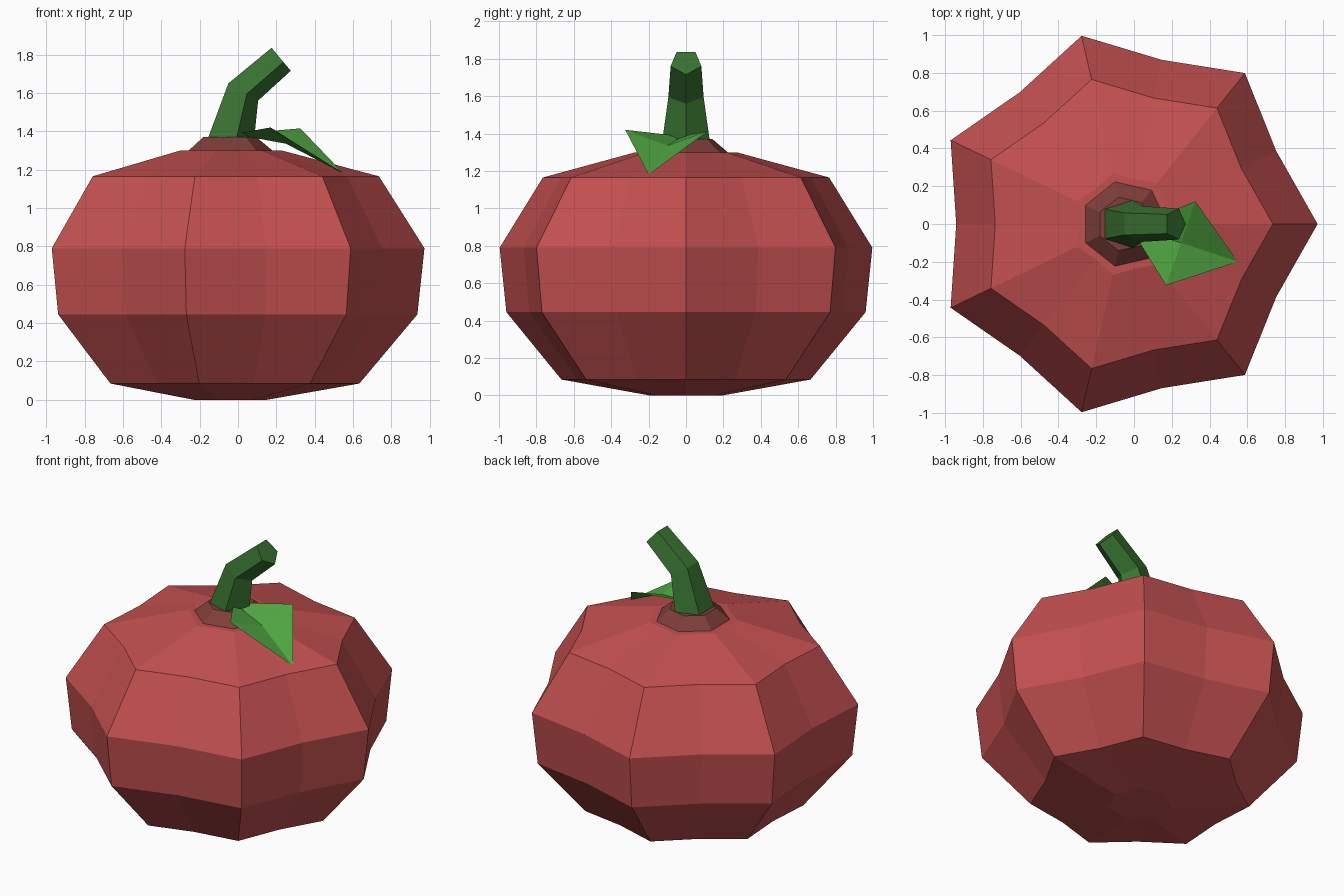
import bpy, bmesh
from math import pi, sin, cos
from mathutils import Vector

cube = bpy.data.objects.get("Cube")
if cube:
    bpy.data.objects.remove(cube, do_unlink=True)


def material(name, rgb):
    m = bpy.data.materials.new(name)
    m.use_nodes = True
    color = (*rgb, 1)
    m.diffuse_color = color
    bsdf = next(n for n in m.node_tree.nodes if n.type == "BSDF_PRINCIPLED")
    bsdf.inputs["Base Color"].default_value = color
    return m


red = material("pumpkin red", (0.55, 0.08, 0.08))
dark_red = material("dark red", (0.21, 0.048, 0.042))
stem_green = material("stem green", (0.04, 0.17, 0.03))
leaf_green = material("leaf green", (0.08, 0.38, 0.053))


def finish(name, bm, mat, closed=True):
    if closed:
        bmesh.ops.recalc_face_normals(bm, faces=bm.faces)
    mesh = bpy.data.meshes.new(name)
    bm.to_mesh(mesh)
    bm.free()
    mesh.materials.append(mat)
    ob = bpy.data.objects.new(name, mesh)
    bpy.context.collection.objects.link(ob)
    return ob


def loft(name, rings, mat):
    """Skin a list of equal point rings and cap both ends."""
    bm = bmesh.new()
    loops = [[bm.verts.new(p) for p in ring] for ring in rings]
    n = len(loops[0])
    for a, b in zip(loops, loops[1:]):
        for i in range(n):
            j = (i + 1) % n
            bm.faces.new((a[i], a[j], b[j], b[i]))
    bm.faces.new(loops[0])
    bm.faces.new(loops[-1])
    return finish(name, bm, mat)


CENTRE_X = -0.05
LOBES = 7


def lobed_ring(radius, z, valley):
    """Ring alternating between lobe peaks and shallower valleys."""
    points = []
    for k in range(2 * LOBES):
        r = radius * (valley if k % 2 else 1)
        a = pi * k / LOBES
        points.append((CENTRE_X + r * cos(a), r * sin(a), z))
    return points


# Lobed body
body_profile = [(0.2, 0), (0.683, 0.085), (0.985, 0.445),
                (1.022, 0.79), (0.785, 1.165), (0.277, 1.3)]
loft("body", [lobed_ring(r, z, 0.872) for r, z in body_profile], red)

# Dark collar under the stem
collar_profile = [(0.235, 1.295), (0.145, 1.37)]
loft("collar", [lobed_ring(r, z, 0.9) for r, z in collar_profile], dark_red)


def stem_ring(left, right):
    """Five-sided section spanning two points of the xz plane."""
    left, right = Vector((left[0], 0, left[1])), Vector((right[0], 0, right[1]))
    span = right - left
    radius = span.length / (1 + cos(pi / 5))
    u = span.normalized()
    centre = right - u * radius
    return [centre + u * radius * cos(2 * pi * k / 5)
            + Vector((0, radius * sin(2 * pi * k / 5), 0)) for k in range(5)]


# Bent stem
stem_spans = [((-0.155, 1.368), (0.085, 1.368)),
              ((-0.05, 1.65), (0.105, 1.56)),
              ((0.175, 1.835), (0.275, 1.715))]
loft("stem", [stem_ring(*s) for s in stem_spans], stem_green)

# Folded leaf with a low middle crease
bm = bmesh.new()
base, front, tip, back, crease = [bm.verts.new(p) for p in (
    (-0.02, -0.02, 1.385), (0.17, -0.325, 1.42), (0.55, -0.2, 1.18),
    (0.325, 0.12, 1.415), (0.25, -0.1, 1.335))]
for a, b in ((base, front), (front, tip), (tip, back), (back, base)):
    bm.faces.new((a, b, crease))
finish("leaf", bm, leaf_green, closed=False)
